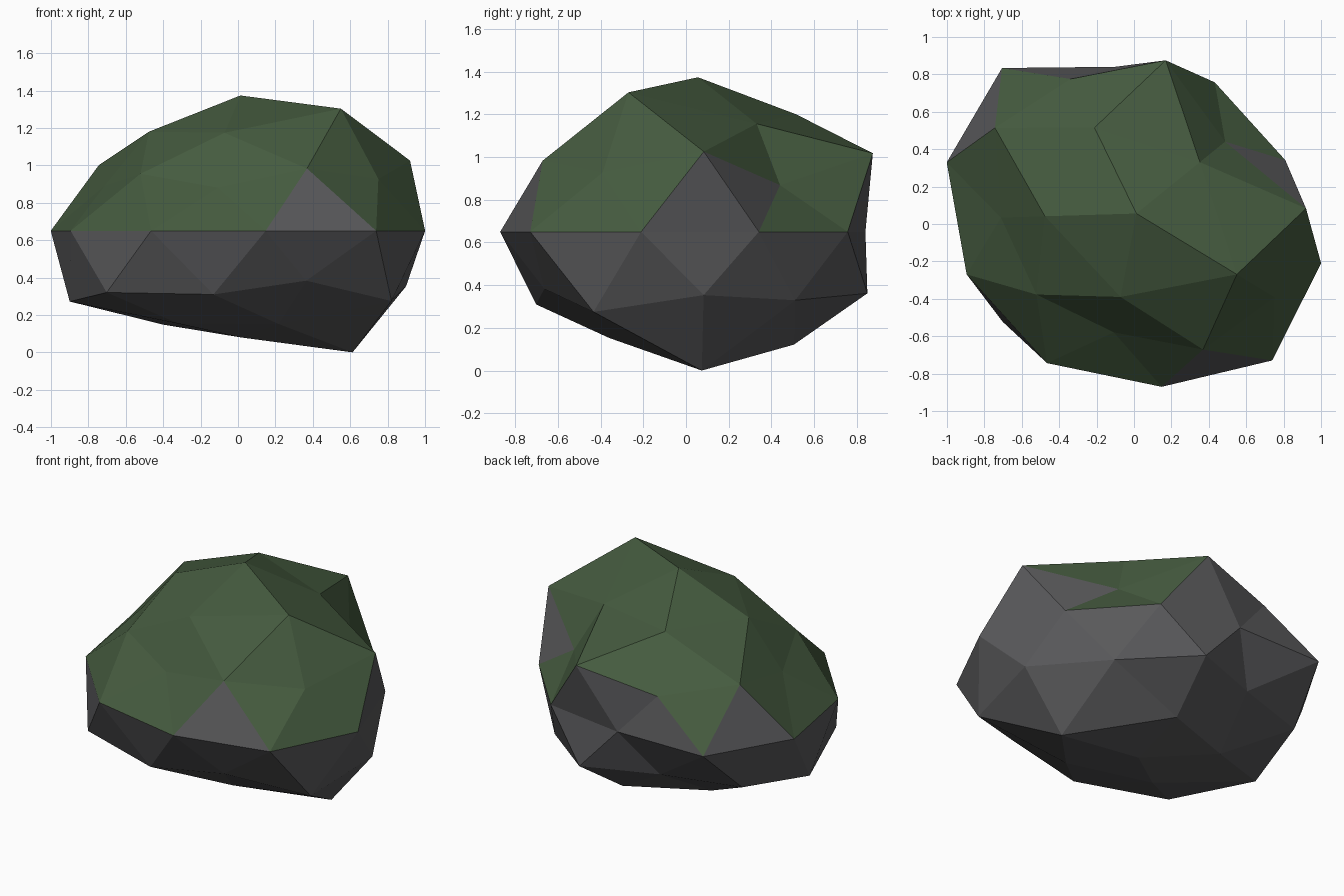
import bpy, bmesh, math
from mathutils import Matrix, Vector

if "Cube" in bpy.data.objects:
    bpy.data.objects.remove(bpy.data.objects["Cube"])

# Radial stretch of each ring of a two-level icosphere, counter-clockwise from +x
RINGS = {
    100: [1.08],
    85: [0.888, 0.966, 0.93, 0.92, 1.146],
    53: [1.066, 1.044, 0.998, 0.865, 0.946],
    45: [0.73, 0.89, 0.81, 0.77, 0.925],
    0: [0.877, 0.883, 0.817, 1.025, 1.02, 1.0, 1.007, 0.965, 1.035, 0.993],
    -45: [0.99, 0.962, 0.985, 1.10, 0.89],
    -53: [0.91, 0.81, 1.073, 0.966, 1.065],
    -85: [1.14, 0.927, 0.88, 0.87, 0.873],
    -100: [0.85],
}
# Overall squash and slight skew of the boulder
SHAPE = Matrix(((1, -0.14, 0), (0.03, 0.96, 0), (0, 0, 0.67)))
CENTRE = Vector((0.013, 0.056, 0.65))
MOSS_SLOPE = 0.42


def material(name, colour):
    mat = bpy.data.materials.new(name)
    mat.diffuse_color = (*colour, 1)
    mat.use_nodes = True
    mat.node_tree.nodes["Principled BSDF"].inputs["Base Color"].default_value = mat.diffuse_color
    return mat


def angle(v):
    # small offset keeps vertices on +x first in their ring
    return (math.atan2(v.co.y, v.co.x) + 0.05) % math.tau


# Lumpy boulder
bm = bmesh.new()
bmesh.ops.create_icosphere(bm, subdivisions=2, radius=1,
                           matrix=Matrix.Rotation(math.pi, 4, 'Z'))
groups = {key: [] for key in RINGS}
for v in bm.verts:
    groups[min(RINGS, key=lambda k: abs(k / 100 - v.co.z))].append(v)
for key, verts in groups.items():
    for v, r in zip(sorted(verts, key=angle), RINGS[key]):
        v.co = SHAPE @ v.co * r + CENTRE

# Moss on faces that look upward
bm.normal_update()
for f in bm.faces:
    f.smooth = False
    f.material_index = int(f.normal.z > MOSS_SLOPE)

mesh = bpy.data.meshes.new("mossy_boulder")
bm.to_mesh(mesh)
bm.free()
mesh.materials.append(material("stone", (0.10, 0.10, 0.105)))
mesh.materials.append(material("moss", (0.06, 0.105, 0.05)))
boulder = bpy.data.objects.new("mossy_boulder", mesh)
bpy.context.collection.objects.link(boulder)
